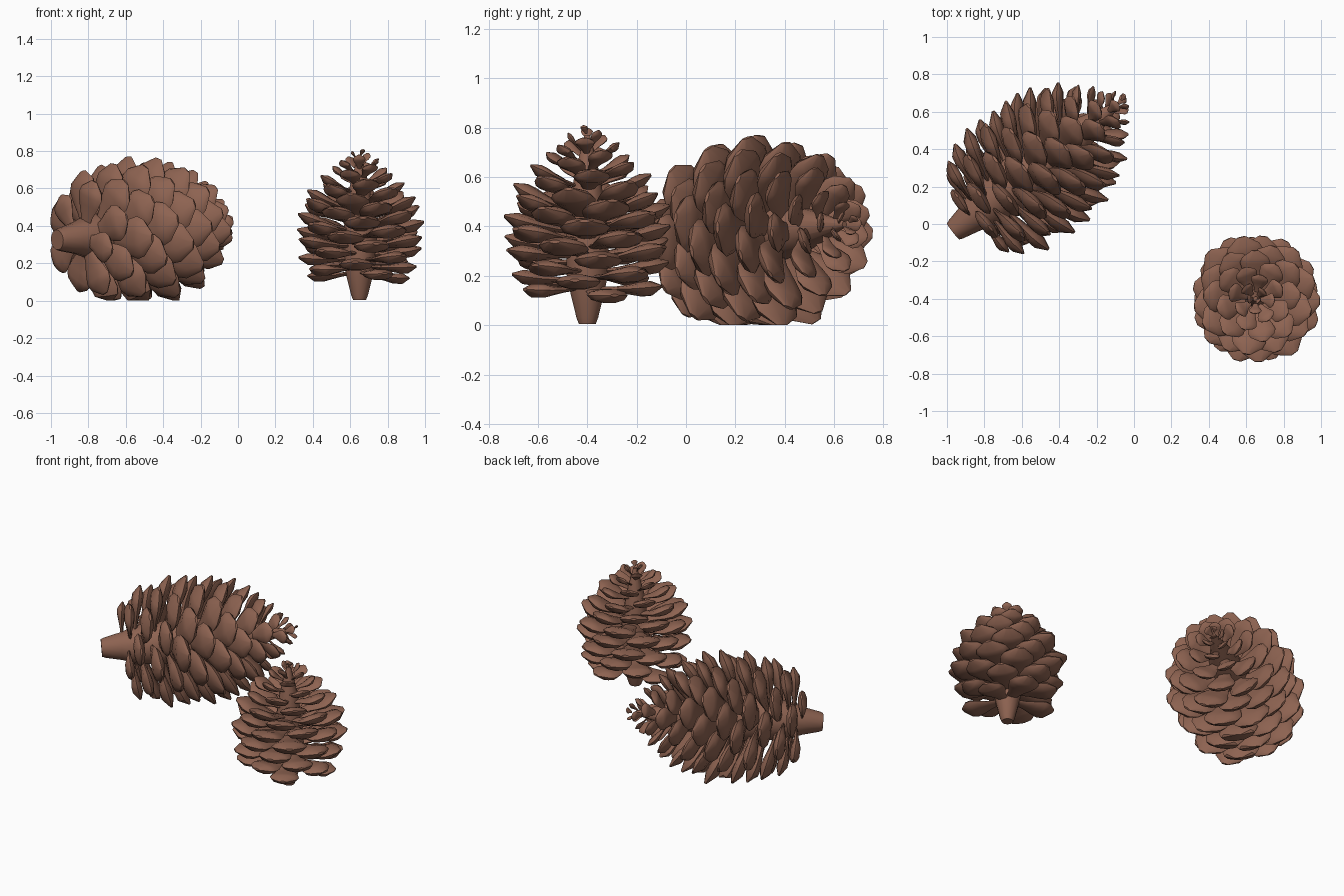
import bpy, bmesh, math, random
from mathutils import Vector, Matrix

if "Cube" in bpy.data.objects:
    bpy.data.objects.remove(bpy.data.objects["Cube"])

random.seed(4)
GOLDEN = math.radians(137.508)

brown = bpy.data.materials.new("cone brown")
brown.diffuse_color = (0.27, 0.125, 0.083, 1)
brown.use_nodes = True
brown.node_tree.nodes["Principled BSDF"].inputs["Base Color"].default_value = brown.diffuse_color


def lerp(table, f):
    """Read a value from a short (position, value) table."""
    for (a, va), (b, vb) in zip(table, table[1:]):
        if f <= b:
            return va + (vb - va) * (f - a) / (b - a)
    return table[-1][1]


# Scale outline: along length, half width, lower bulge, upper bulge
SCALE = [(0.0, .30, .25, .25), (.30, .52, .34, .30), (.52, .84, .58, .50),
         (.70, 1.0, .85, .70), (.83, .86, .85, .70), (1.0, .22, .16, .16)]
SIDES = 10


def add_scale(bm, base, out, up, length, width, thick):
    side = out.cross(up)
    rings = []
    for u, w, low, high in SCALE:
        ring = []
        for k in range(SIDES):
            a = 2 * math.pi * k / SIDES
            s = math.sin(a)
            bend = 0.10 * length * (u * u - u)
            h = thick * (s * high if s > 0 else s * low) + bend
            ring.append(bm.verts.new(base + out * (length * u)
                                     + side * (width * w * math.cos(a)) + up * h))
        rings.append(ring)
    for r0, r1 in zip(rings, rings[1:]):
        for k in range(SIDES):
            j = (k + 1) % SIDES
            bm.faces.new((r0[k], r0[j], r1[j], r1[k]))
    bm.faces.new(rings[0][::-1])
    bm.faces.new(rings[-1])


def finish(name, bm, matrix, clamp):
    bmesh.ops.recalc_face_normals(bm, faces=bm.faces)
    bm.transform(matrix)
    if clamp:  # resting side pressed flat on the floor
        for v in bm.verts:
            v.co.z = max(v.co.z, 0.0)
    me = bpy.data.meshes.new(name)
    bm.to_mesh(me)
    bm.free()
    me.materials.append(brown)
    ob = bpy.data.objects.new(name, me)
    bpy.context.collection.objects.link(ob)
    bpy.ops.object.select_all(action='DESELECT')
    bpy.context.view_layer.objects.active = ob
    ob.select_set(True)
    bpy.ops.object.shade_smooth_by_angle(angle=math.radians(35))


def lathe(name, profile, matrix, sides=14):
    bm = bmesh.new()
    rings = [[bm.verts.new((r * math.cos(2 * math.pi * k / sides),
                            r * math.sin(2 * math.pi * k / sides), z))
              for k in range(sides)] for r, z in profile]
    for r0, r1 in zip(rings, rings[1:]):
        for k in range(sides):
            j = (k + 1) % sides
            bm.faces.new((r0[k], r0[j], r1[j], r1[k]))
    bm.faces.new(rings[0][::-1])
    bm.faces.new(rings[-1])
    finish(name, bm, matrix, False)


def pine_cone(name, matrix, count, tip_z, tip_r, tilt, core, wide, clamp, turn):
    """Spiral of scales: tip height by order, tip radius by height."""
    bm = bmesh.new()
    for i in range(count):
        f = i / (count - 1)
        z = lerp(tip_z, f)
        t = math.radians(lerp(tilt, z / tip_z[-1][1]))
        r = lerp(tip_r, z) * random.uniform(.96, 1.04)
        t += random.uniform(-.06, .06)
        a = turn + i * GOLDEN
        radial = Vector((math.cos(a), math.sin(a), 0))
        out = radial * math.cos(t) + Vector((0, 0, math.sin(t)))
        up = Vector((0, 0, math.cos(t))) - radial * math.sin(t)
        rc = min(0.04, r * .3)
        length = (r - rc) / math.cos(t)
        tip = radial * r + Vector((0, 0, z))
        width = wide * r + .014
        add_scale(bm, tip - out * length, out, up, length, width, width * .42)
    finish(name + "_scales", bm, matrix, clamp)
    lathe(name + "_stem_and_core", core, matrix)


# Small upright cone
pine_cone(
    "small_cone", Matrix.Translation((0.65, -0.4, 0)), 66,
    [(0, .12), (.25, .32), (.5, .49), (.75, .645), (1, .81)],
    [(.12, .29), (.22, .315), (.3, .335), (.4, .35), (.5, .325), (.58, .285),
     (.65, .225), (.72, .15), (.78, .08), (.81, .025)],
    [(0, -3), (.15, -2), (.4, 8), (.6, 17), (.8, 25), (.93, 38), (1, 65)],
    [(.035, .005), (.045, .03), (.07, .13), (.085, .2), (.09, .35), (.055, .6), (.012, .77)],
    .26, False, 0.4)

# Large cone lying on its side
axis = Vector((.79, .61, .075)).normalized()
lying = Matrix.Translation((-.967, -.04, .325)) @ axis.to_track_quat('Z', 'Y').to_matrix().to_4x4()
pine_cone(
    "large_cone", lying, 90,
    [(0, .15), (.25, .46), (.5, .725), (.75, .95), (1, 1.18)],
    [(.15, .27), (.22, .33), (.32, .37), (.45, .39), (.6, .395), (.75, .38),
     (.9, .315), (1.0, .235), (1.1, .12), (1.18, .03)],
    [(0, 0), (.15, 3), (.35, 14), (.6, 27), (.85, 38), (.95, 45), (1, 62)],
    [(.054, 0), (.062, .02), (.085, .12), (.12, .22), (.14, .5), (.09, .85), (.012, 1.12)],
    .26, clamp=True, turn=1.0)
